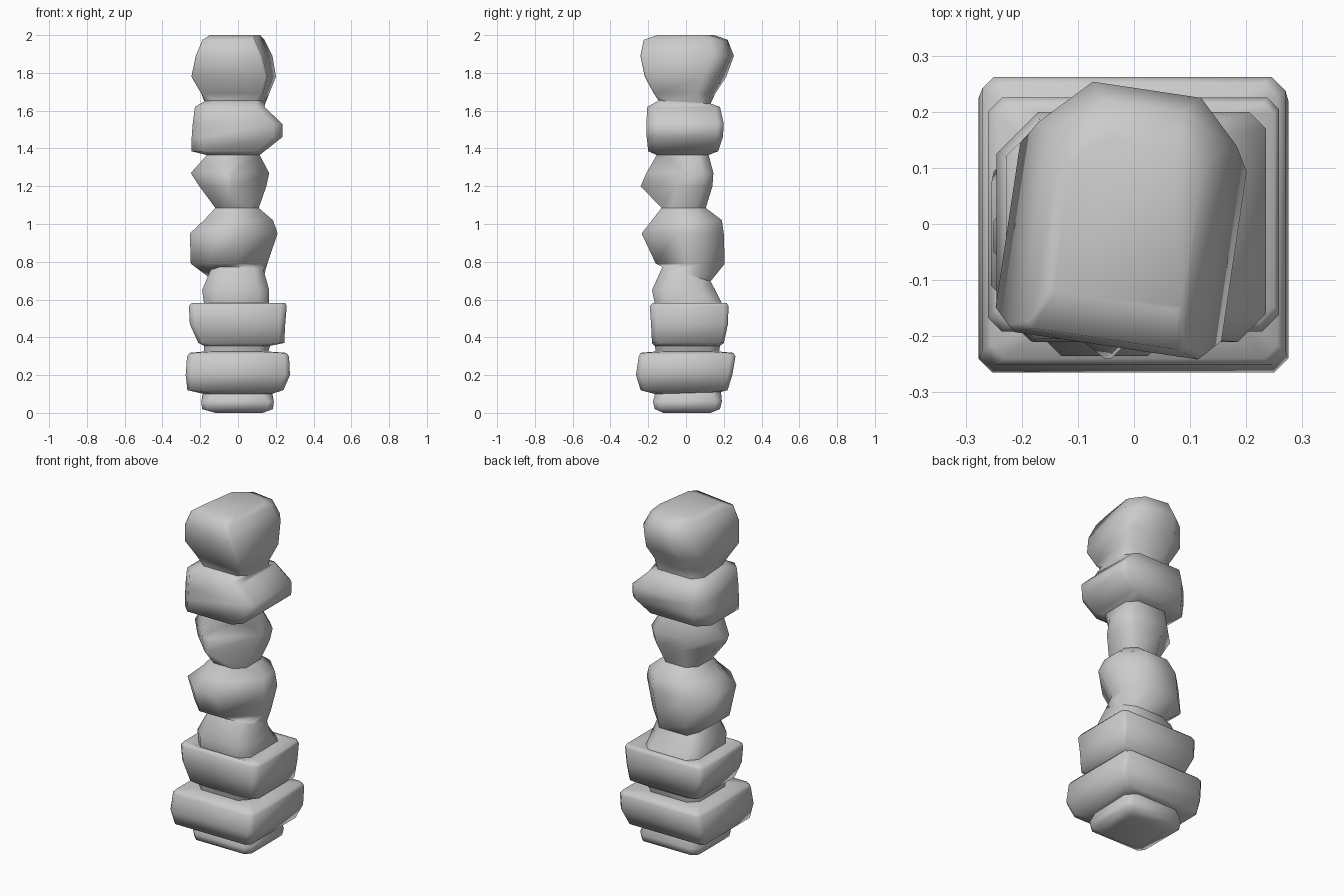
import bpy, bmesh
from math import sin, cos, radians

if "Cube" in bpy.data.objects:
    bpy.data.objects.remove(bpy.data.objects["Cube"])


def ring_points(r, cuts, ref, turn):
    """Cut-corner rectangle; a sixth value marks a shared neck ring and its slope in y."""
    z, x0, x1, y0, y1 = r[:5]
    slope = 0
    if len(r) == 6:
        slope, turn, cuts = r[5], 0, (.05,) * 4
    else:
        s = min(1.0, (x1 - x0 + y1 - y0) / ref)
        cuts = [c * s for c in cuts]
    pp, mp, mm, pm = cuts                     # corners ++, -+, --, +-
    flat = [(x1, y1 - pp), (x1 - pp, y1), (x0 + mp, y1), (x0, y1 - mp),
            (x0, y0 + mm), (x0 + mm, y0), (x1 - pm, y0), (x1, y0 + pm)]
    c, s = cos(radians(turn)), sin(radians(turn))
    return [(x * c - y * s, x * s + y * c, z + slope * y) for x, y in flat]


def stone(name, cuts, rings, turn=0, bottom=False, top=False):
    """Loft one stone through rings of (z, x min, x max, y min, y max)."""
    bm = bmesh.new()
    ref = max(r[2] - r[1] + r[4] - r[3] for r in rings)
    loops = [[bm.verts.new(p) for p in ring_points(r, cuts, ref, turn)] for r in rings]
    for a, b in zip(loops, loops[1:]):
        for i in range(8):
            j = (i + 1) % 8
            bm.faces.new((a[i], a[j], b[j], b[i]))
    if bottom:
        bm.faces.new(loops[0][::-1])
    if top:
        bm.faces.new(loops[-1])
    for f in bm.faces:
        f.smooth = True
    me = bpy.data.meshes.new(name)
    bm.to_mesh(me)
    bm.free()
    ob = bpy.data.objects.new(name, me)
    bpy.context.collection.objects.link(ob)


# Shared rings where neighbouring stones meet
foot_neck = (.105, -.185, .18, -.165, .185, .03)
slab_neck = (.325, -.18, .16, -.16, .175, 0)
top_neck = (.355, -.18, .17, -.165, .18, 0)
waist_neck = (.58, -.18, .165, -.165, .19, 0)
middle_neck = (.735, -.145, .135, -.125, .13, -.3)
small_neck = (1.085, -.12, .11, -.13, .105, 0)
shoulder_neck = (1.365, -.165, .115, -.155, .12, 0)
head_neck = (1.645, -.175, .145, -.145, .13, -.06)

# Foot and two wide slabs
stone("foot_stone", (.03, .03, .03, .03), [
    (0.00, -.12, .13, -.12, .13), (0.02, -.19, .185, -.165, .18),
    (0.06, -.195, .19, -.175, .19), foot_neck], bottom=True)
stone("lower_slab", (.025, .02, .025, .025), [
    foot_neck, (0.12, -.268, .24, -.24, .22),
    (0.20, -.277, .275, -.265, .245), (0.30, -.27, .27, -.25, .262),
    (0.318, -.255, .255, -.24, .25), slab_neck])
stone("neck_stone", (.05, .05, .05, .05), [slab_neck, top_neck])
stone("upper_slab", (.02, .025, .025, .03), [
    top_neck, (0.37, -.21, .245, -.18, .20),
    (0.47, -.255, .25, -.185, .222), (0.565, -.26, .258, -.192, .225),
    (0.583, -.245, .25, -.175, .215), waist_neck])

# Narrow middle stones
stone("waist_stone", (.08, .06, .07, .06), [
    waist_neck, (0.65, -.19, .165, -.18, .155), middle_neck])
stone("middle_stone", (.13, .13, .125, .185), [
    middle_neck, (0.79, -.25, .155, -.16, .205),
    (0.95, -.255, .21, -.235, .20), (1.02, -.18, .185, -.18, .19), small_neck])
stone("small_stone", (.055, .14, .16, .20), [
    small_neck, (1.20, -.205, .15, -.24, .14),
    (1.27, -.25, .165, -.21, .145), shoulder_neck])

# Large upper stones
stone("shoulder_stone", (.03, .07, .06, .05), [
    shoulder_neck, (1.385, -.245, .14, -.20, .17),
    (1.46, -.245, .235, -.208, .195), (1.53, -.24, .235, -.21, .20),
    (1.62, -.228, .14, -.205, .18), head_neck])
stone("top_stone", (.075, .085, .012, .012), [
    head_neck, (1.69, -.175, .155, -.15, .14), (1.78, -.222, .185, -.195, .195),
    (1.89, -.195, .16, -.222, .24), (1.975, -.16, .12, -.21, .21),
    (2.00, -.13, .105, -.14, .14)], turn=-8.5, top=True)
